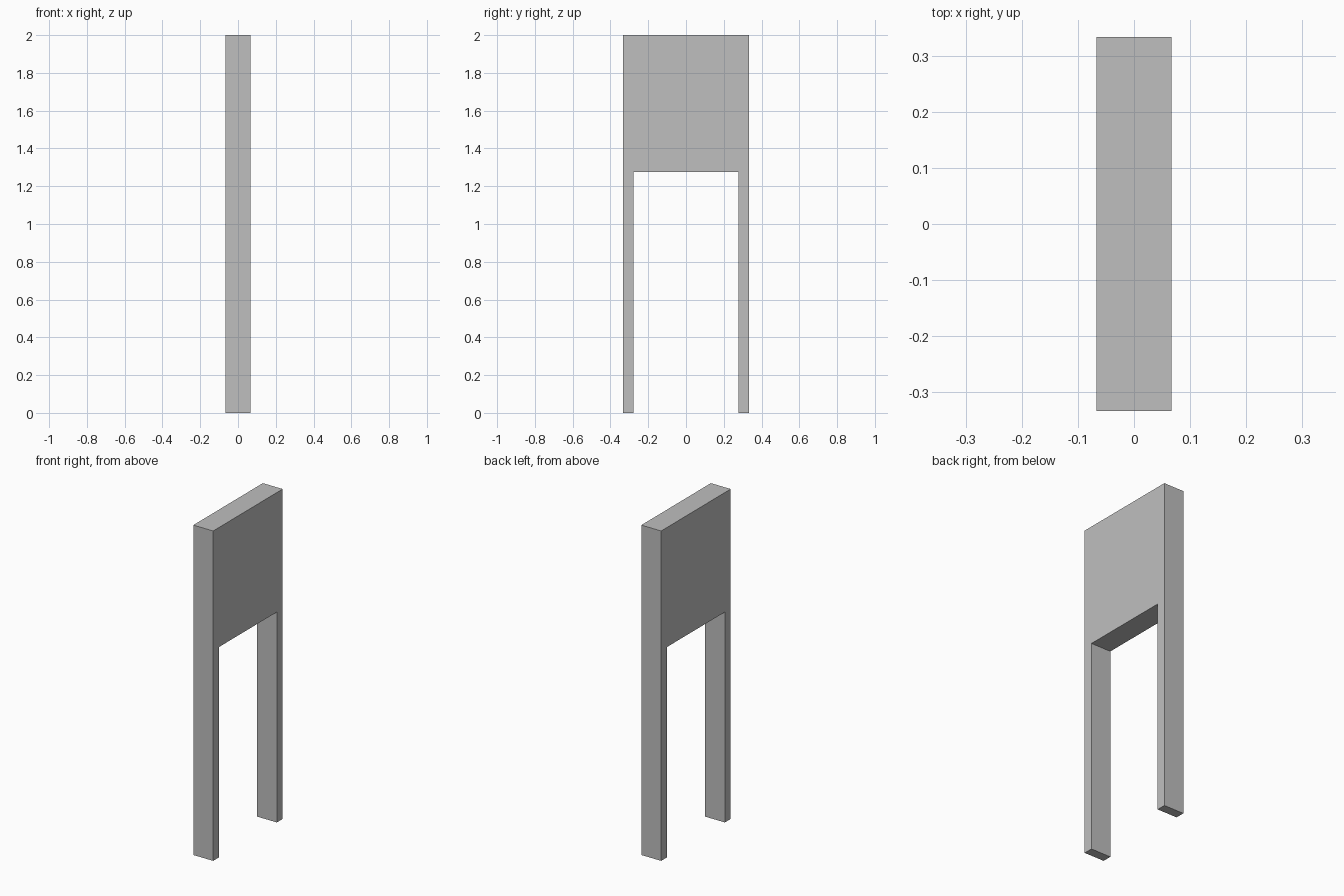
import bpy
import bmesh

cube = bpy.data.objects.get("Cube")
if cube:
    bpy.data.objects.remove(cube, do_unlink=True)

# Plain grey finish
grey = bpy.data.materials.new("light_grey")
grey.use_nodes = True
color = (0.52, 0.52, 0.52, 1)
grey.diffuse_color = color
grey.node_tree.nodes["Principled BSDF"].inputs["Base Color"].default_value = color

thickness, height = 0.133, 2.0
outer, inner, panel_bottom = 0.333, 0.277, 1.275

# Panel and its two legs: one arch-shaped outline, mirrored in y
half = [(outer, height), (outer, 0), (inner, 0), (inner, panel_bottom)]
outline = half + [(-y, z) for y, z in reversed(half)]

bm = bmesh.new()
face = bm.faces.new([bm.verts.new((-thickness / 2, y, z)) for y, z in outline])
extruded = bmesh.ops.extrude_face_region(bm, geom=[face])
moved = [v for v in extruded["geom"] if isinstance(v, bmesh.types.BMVert)]
bmesh.ops.translate(bm, verts=moved, vec=(thickness, 0, 0))
bmesh.ops.recalc_face_normals(bm, faces=bm.faces)

mesh = bpy.data.meshes.new("panel_with_legs")
bm.to_mesh(mesh)
bm.free()
mesh.materials.append(grey)
panel = bpy.data.objects.new("panel_with_legs", mesh)
bpy.context.collection.objects.link(panel)
